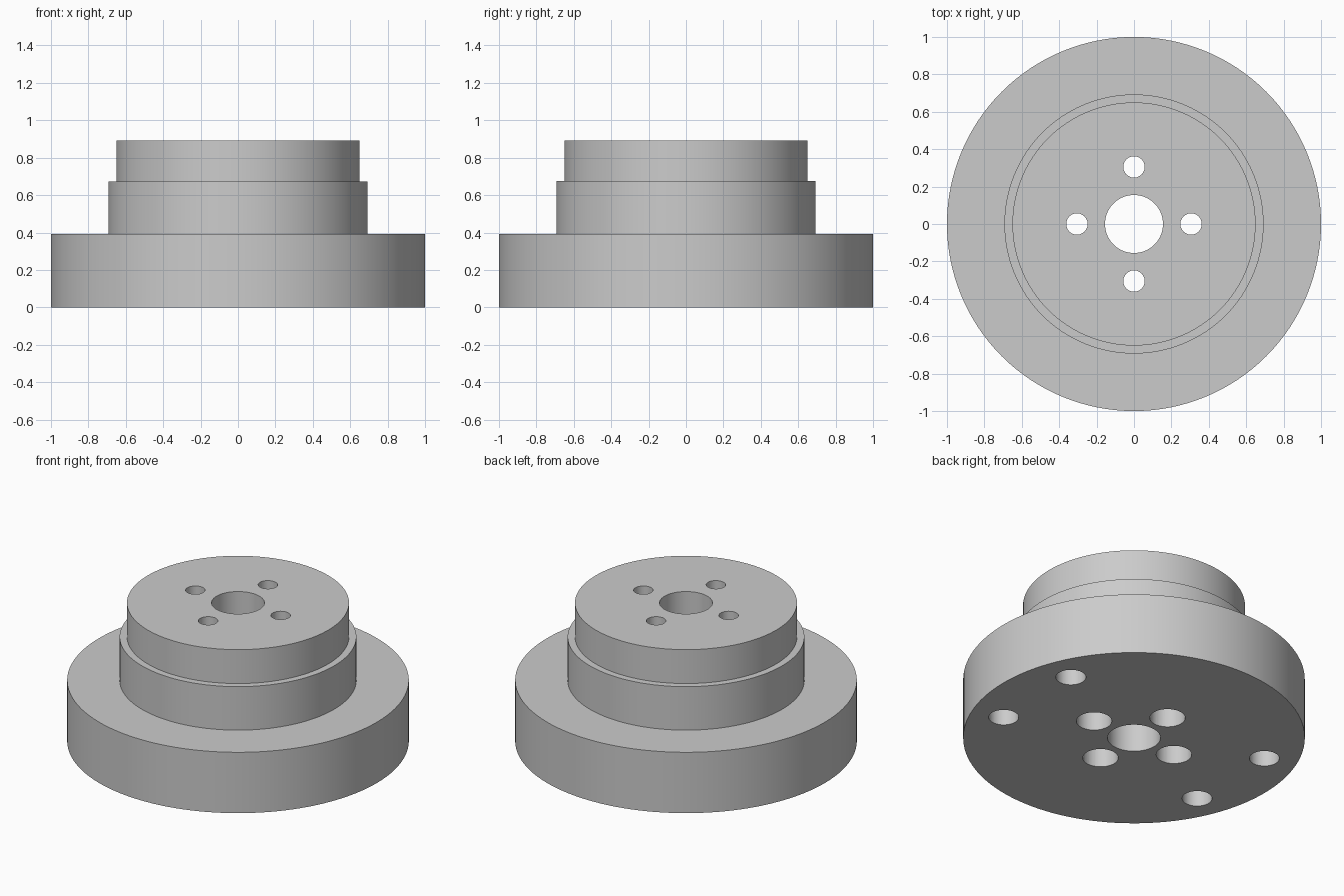
import bpy, bmesh, math
from mathutils import Matrix

cube = bpy.data.objects.get("Cube")
if cube:
    bpy.data.objects.remove(cube, do_unlink=True)

grey = bpy.data.materials.new("plain grey")
grey.use_nodes = True
colour = (0.6, 0.6, 0.6, 1)
grey.diffuse_color = colour
grey.node_tree.nodes["Principled BSDF"].inputs["Base Color"].default_value = colour


def lathe(name, profile, steps, closed=False, centres=((0, 0),)):
    """Spin an (r, z) profile about z, with one copy at each centre."""
    bm = bmesh.new()
    verts = [bm.verts.new((r, 0, z)) for r, z in profile]
    pairs = list(zip(verts, verts[1:]))
    if closed:
        pairs.append((verts[-1], verts[0]))
    edges = [bm.edges.new(p) for p in pairs]
    bmesh.ops.spin(bm, geom=verts + edges, cent=(0, 0, 0), axis=(0, 0, 1),
                   angle=math.tau, steps=steps, use_merge=True)
    bmesh.ops.remove_doubles(bm, verts=bm.verts[:], dist=1e-5)
    bmesh.ops.recalc_face_normals(bm, faces=bm.faces[:])
    first = bm.verts[:] + bm.edges[:] + bm.faces[:]
    for x, y in centres[1:]:
        copy = bmesh.ops.duplicate(bm, geom=first)["geom"]
        moved = [v for v in copy if isinstance(v, bmesh.types.BMVert)]
        bmesh.ops.translate(bm, verts=moved, vec=(x, y, 0))
    x, y = centres[0]
    bmesh.ops.translate(bm, verts=[v for v in first if isinstance(v, bmesh.types.BMVert)],
                        vec=(x, y, 0))
    mesh = bpy.data.meshes.new(name)
    bm.to_mesh(mesh)
    bm.free()
    mesh.materials.append(grey)
    obj = bpy.data.objects.new(name, mesh)
    bpy.context.collection.objects.link(obj)
    return obj


def ring(radius, degrees):
    return [(radius * math.cos(math.radians(a)), radius * math.sin(math.radians(a)))
            for a in degrees]


# Stepped hub with its central bore
BORE, TOP, STEP, BASE = 0.155, 0.893, 0.674, 0.393
hub = lathe("stepped_hub", [(BORE, 0), (1, 0), (1, BASE), (0.693, BASE), (0.693, STEP),
                            (0.65, STEP), (0.65, TOP), (BORE, TOP)], 128, closed=True)

# Four through holes, counterbored from below
bolt_cutter = lathe("bolt_hole_cutter",
                    [(0, -0.1), (0.104, -0.1), (0.104, 0.5), (0.057, 0.5), (0.057, 1), (0, 1)],
                    48, centres=ring(0.305, (0, 90, 180, 270)))

# Four blind holes in the underside, in two pairs along x
pin_cutter = lathe("pin_hole_cutter", [(0, -0.1), (0.088, -0.1), (0.088, 0.3), (0, 0.3)],
                   48, centres=ring(0.8, (-22.5, 22.5, 157.5, 202.5)))

# Cut the holes and drop the cutters
bpy.ops.object.select_all(action="DESELECT")
bpy.context.view_layer.objects.active = hub
hub.select_set(True)
for cutter in (bolt_cutter, pin_cutter):
    cutter.hide_render = True
    mod = hub.modifiers.new(cutter.name, "BOOLEAN")
    mod.operation = "DIFFERENCE"
    mod.solver = "EXACT"
    mod.object = cutter
    bpy.ops.object.modifier_apply(modifier=mod.name)
    bpy.data.objects.remove(cutter, do_unlink=True)

bpy.ops.object.shade_smooth_by_angle(angle=math.radians(30))
